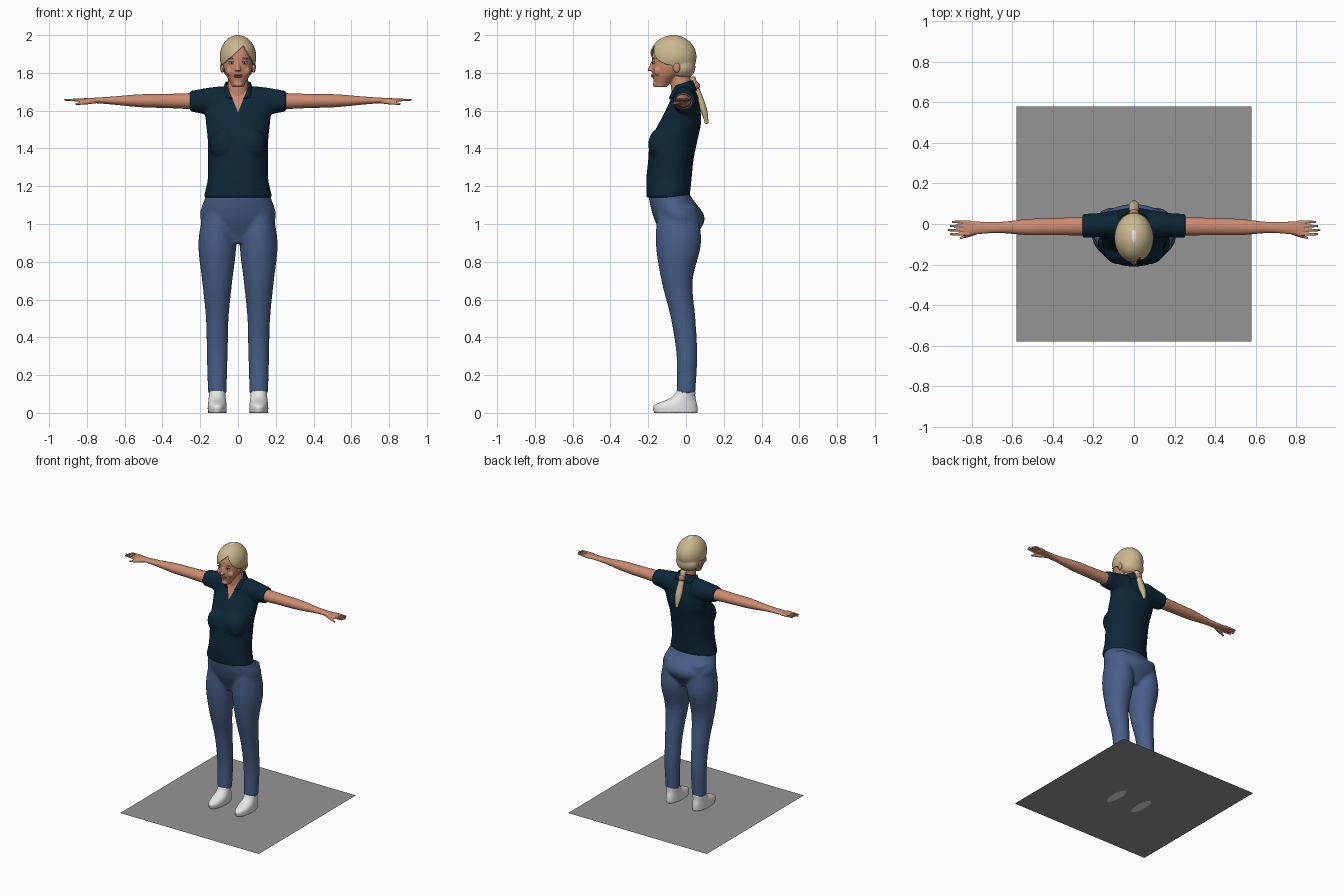
import bpy, bmesh, math
from mathutils import Vector, Matrix

if "Cube" in bpy.data.objects:
    bpy.data.objects.remove(bpy.data.objects["Cube"])


def material(name, *rgb):
    mat = bpy.data.materials.new(name)
    mat.use_nodes = True
    colour = (*rgb, 1)
    mat.diffuse_color = colour
    mat.node_tree.nodes["Principled BSDF"].inputs["Base Color"].default_value = colour
    return mat


SKIN = material("skin", .6, .26, .16)
NAVY = material("navy_cloth", .004, .02, .04)
DENIM = material("denim", .065, .115, .25)
WHITE = material("white", .8, .8, .8)
BLOND = material("blond", .6, .48, .28)
DARK = material("dark_brown", .04, .03, .02)
LIPS = material("lip_rose", .48, .15, .12)
PINK = material("tie_pink", .5, .2, .15)
GREY = material("base_grey", .3, .3, .3)


def spline(keys, steps=5):
    """Yield (fraction, section) along a smooth curve through evenly spaced keys."""
    keys = [Vector(key) for key in keys]
    keys = [keys[0], *keys, keys[-1]]
    spans = len(keys) - 3
    for i in range(spans * steps + 1):
        span = min(i // steps, spans - 1)
        t = i / steps - span
        a, b, c, d = keys[span:span + 4]
        slope_in, slope_out = (c - a) / 2, (d - b) / 2
        ease = t * t * (3 - 2 * t)
        section = (b.lerp(c, ease) + slope_in * (t * (1 - t) ** 2)
                   - slope_out * (t * t * (1 - t)))
        yield i / (spans * steps), section


def stitch(bm, rings, caps=True):
    """Join rings of points into a tube."""
    loops = [[bm.verts.new(point) for point in ring] for ring in rings]
    for low, high in zip(loops, loops[1:]):
        for i in range(len(low)):
            bm.faces.new((low[i - 1], low[i], high[i], high[i - 1]))
    if caps:
        bm.faces.new(loops[0])
        bm.faces.new(loops[-1])


ANGLES = [math.tau * i / 32 for i in range(32)]


def column(bm, bottom, top, keys, x=0, caps=True):
    """Upright form; each key is half width, front y, back y."""
    rings = []
    for t, (half, front, back) in spline(keys):
        z = bottom + (top - bottom) * t
        middle, depth = (front + back) / 2, (back - front) / 2
        rings.append([(x + half * math.cos(a), middle + depth * math.sin(a), z) for a in ANGLES])
    stitch(bm, rings, caps)


def limb(bm, start, end, keys, side=1):
    """Sideways form along a line; each key is half depth, half height."""
    rings = []
    for t, (depth, height) in spline(keys):
        x, y, z = Vector(start).lerp(Vector(end), t)
        rings.append([(side * x, y + depth * math.cos(a), z + height * math.sin(a)) for a in ANGLES])
    stitch(bm, rings)


def ball(bm, centre, radii):
    place = Matrix.Translation(centre) @ Matrix.Diagonal((*radii, 1))
    bmesh.ops.create_uvsphere(bm, u_segments=32, v_segments=16, radius=1, matrix=place)


def finish(name, bm, mat, voxel=0, relax=4, mirror=False, shell=0):
    """Fuse the pieces into one surface, smooth it and colour it."""
    bmesh.ops.recalc_face_normals(bm, faces=bm.faces)
    mesh = bpy.data.meshes.new(name)
    bm.to_mesh(mesh)
    bm.free()
    ob = bpy.data.objects.new(name, mesh)
    bpy.context.collection.objects.link(ob)
    if voxel:
        fuse = ob.modifiers.new("fuse", "REMESH")
        fuse.mode = "VOXEL"
        fuse.voxel_size = voxel
        ob.modifiers.new("relax", "SMOOTH").iterations = relax
    if mirror:
        ob.modifiers.new("mirror", "MIRROR").use_mirror_merge = False
    if shell:
        ob.modifiers.new("shell", "SOLIDIFY").thickness = shell
    bpy.context.view_layer.update()
    graph = bpy.context.evaluated_depsgraph_get()
    baked = bpy.data.meshes.new_from_object(ob.evaluated_get(graph))
    ob.modifiers.clear()
    ob.data = baked
    baked.materials.clear()
    baked.materials.append(mat)
    for face in baked.polygons:
        face.use_smooth = True
        face.material_index = 0
    return ob


def carve(ob, planes, mat=None):
    """Cut along the planes, then paint or remove the faces in front of all of them."""
    planes = [(Vector(point), Vector(normal)) for point, normal in planes]
    bm = bmesh.new()
    bm.from_mesh(ob.data)
    for point, normal in planes:
        everything = bm.verts[:] + bm.edges[:] + bm.faces[:]
        bmesh.ops.bisect_plane(bm, geom=everything, plane_co=point, plane_no=normal.normalized())
    inside = [face for face in bm.faces
              if all((face.calc_center_median() - point).dot(normal) > 0 for point, normal in planes)]
    if mat:
        ob.data.materials.append(mat)
        for face in inside:
            face.material_index = 1
    else:
        bmesh.ops.delete(bm, geom=inside, context="FACES")
    bm.to_mesh(ob.data)
    bm.free()


# Base plate
bm = bmesh.new()
bmesh.ops.create_grid(bm, x_segments=1, y_segments=1, size=.58)
finish("base_plate", bm, GREY)

# Shoes
bm = bmesh.new()
column(bm, 0, .12, [(.05, -.17, .06), (.05, -.17, .06), (.045, -.08, .05), (.045, -.05, .05)], x=.11)
finish("shoes", bm, WHITE, voxel=.005, mirror=True)

# Jeans: pelvis and two legs
bm = bmesh.new()
column(bm, .9, 1.16, [(.1, -.11, .03), (.2, -.17, .1), (.17, -.2, .02)])
for x in (-.11, .11):
    column(bm, .1, 1.1, [(.05, -.05, .05), (.055, -.05, .06), (.06, -.08, .05),
                         (.08, -.13, .035), (.1, -.16, .08), (.07, -.15, .06)], x)
finish("jeans", bm, DENIM, voxel=.009, relax=8)

# Shirt: torso, bust and sleeves, with a V neck
bm = bmesh.new()
column(bm, 1.14, 1.74, [(.18, -.21, .02), (.16, -.21, .03), (.16, -.2, .04), (.16, -.19, .06),
                        (.17, -.14, .08), (.17, -.09, .07), (.06, -.06, .04)])
for side in (-1, 1):
    ball(bm, (side * .07, -.13, 1.42), (.08, .07, .09))
    limb(bm, (.08, 0, 1.65), (.255, -.01, 1.65), [(.07, .08), (.06, .07), (.06, .055)], side)
shirt = finish("shirt", bm, NAVY, voxel=.008, relax=6)
dip = (0, -.02, 1.59)
v_neck = [(dip, (0, -1, 0)), (dip, (1, 0, .4)), (dip, (-1, 0, .4))]
carve(shirt, v_neck, SKIN)

# Collar, higher at the back
bm = bmesh.new()
column(bm, 1.69, 1.75, [(.09, -.095, .06), (.07, -.08, .04)], caps=False)
for vert in bm.verts:
    vert.co.z += .3 * vert.co.y
collar = finish("collar", bm, NAVY, shell=.007)
carve(collar, v_neck)

# Arms with hands, fingers and thumbs
bm = bmesh.new()
limb(bm, (.2, -.01, 1.65), (.84, -.02, 1.655),
     [(.047, .044), (.043, .038), (.04, .034), (.027, .02), (.036, .01)])
for finger in range(4):
    y = .01 - .02 * finger
    reach = .92 - .01 * abs(finger - 2)
    limb(bm, (.81, y, 1.655), (reach, y, 1.658), [(.009, .009), (.006, .006)])
limb(bm, (.75, -.03, 1.65), (.86, -.07, 1.635), [(.012, .011), (.012, .01), (.006, .006)])
finish("arms", bm, SKIN, voxel=.004, relax=3, mirror=True)

# Head: skull, jaw, neck, nose, chin, cheeks and ears
bm = bmesh.new()
ball(bm, (0, -.07, 1.88), (.085, .11, .105))
column(bm, 1.725, 1.88, [(.03, -.165, -.1), (.07, -.18, -.01), (.08, -.18, .03)])
column(bm, 1.66, 1.8, [(.06, -.075, .03), (.05, -.085, .025)])
column(bm, 1.81, 1.86, [(.016, -.205, -.16), (.008, -.185, -.16)])
ball(bm, (0, -.16, 1.74), (.024, .016, .016))
for side in (-1, 1):
    ball(bm, (side * .083, -.05, 1.83), (.012, .02, .03))
    ball(bm, (side * .04, -.15, 1.81), (.026, .02, .026))
finish("head", bm, SKIN, voxel=.004)

# Eyes, irises, lashes and brows
for name, mat, z, y, width, height in (("eyes", WHITE, 1.852, -.17, .015, .006),
                                       ("irises", DARK, 1.852, -.174, .006, .005),
                                       ("lashes", DARK, 1.859, -.172, .017, .0025),
                                       ("brows", BLOND, 1.876, -.17, .02, .003)):
    bm = bmesh.new()
    ball(bm, (.035, y, z), (width, .006, height))
    finish(name, bm, mat, mirror=True)

# Lips
bm = bmesh.new()
for z in (1.78, 1.788):
    ball(bm, (0, -.175, z), (.025, .01, .005))
finish("lips", bm, LIPS)

# Hair cap with nape, parted to one side above the face
bm = bmesh.new()
ball(bm, (0, -.068, 1.885), (.097, .124, .115))
ball(bm, (0, -.02, 1.83), (.085, .07, .065))
hair = finish("hair", bm, BLOND, voxel=.006)
part = (.03, -.075, 1.945)
carve(hair, [(part, (0, -1, 0)), (part, (.9, 0, -1)), (part, (-1.8, 0, -1))])
hair.modifiers.new("thickness", "SOLIDIFY").thickness = .008

# Pale parting on the crown
bm = bmesh.new()
ball(bm, (0, -.066, 1.988), (.022, .042, .012))
finish("crown_parting", bm, WHITE)

# Ponytail and its tie
bm = bmesh.new()
column(bm, 1.53, 1.78, [(.01, .1, .12), (.026, .07, .11), (.022, .04, .08), (.022, .01, .05)])
finish("ponytail", bm, BLOND, voxel=.004)
bm = bmesh.new()
ball(bm, (0, .05, 1.73), (.025, .024, .025))
finish("hair_tie", bm, PINK)
